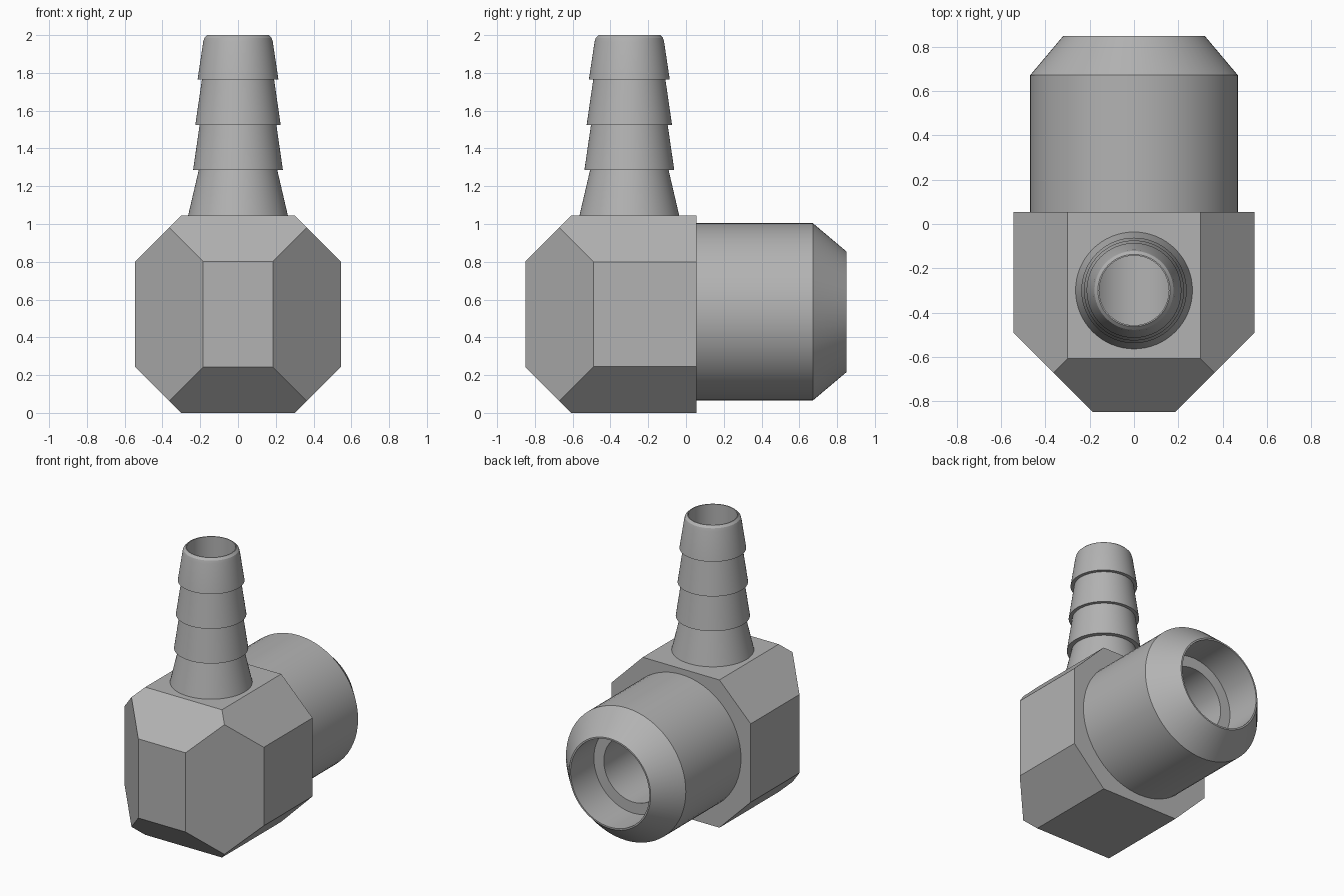
import bpy, bmesh, math
from mathutils import Vector, Matrix

if "Cube" in bpy.data.objects:
    bpy.data.objects.remove(bpy.data.objects["Cube"])

metal = bpy.data.materials.new("grey metal")
metal.diffuse_color = (0.45, 0.45, 0.45, 1)
metal.use_nodes = True
metal.node_tree.nodes["Principled BSDF"].inputs["Base Color"].default_value = metal.diffuse_color

BARB_Y = -0.30                      # axis of the vertical hose barb
PIPE_Z = 0.535                      # axis of the horizontal pipe
MID_Z = 0.5225                      # mid height of the body
BARB_BORE, PIPE_BORE = 0.157, 0.23


def make_object(name, bm):
    bmesh.ops.recalc_face_normals(bm, faces=bm.faces[:])
    mesh = bpy.data.meshes.new(name)
    bm.to_mesh(mesh)
    bm.free()
    mesh.materials.append(metal)
    obj = bpy.data.objects.new(name, mesh)
    bpy.context.collection.objects.link(obj)
    return obj


def smooth(obj):
    bpy.ops.object.select_all(action='DESELECT')
    obj.select_set(True)
    bpy.context.view_layer.objects.active = obj
    bpy.ops.object.shade_smooth_by_angle(angle=math.radians(25))


def lathe(name, profile, matrix, cap=False, steps=64):
    """Spin (radius, height) points around z, then place with matrix."""
    bm = bmesh.new()
    rings = []
    for r, h in profile:
        rings.append([bm.verts.new((r * math.cos(2 * math.pi * i / steps),
                                    r * math.sin(2 * math.pi * i / steps), h))
                      for i in range(steps)])
    for a, b in zip(rings, rings[1:]):
        for i in range(steps):
            j = (i + 1) % steps
            bm.faces.new((a[i], a[j], b[j], b[i]))
    if cap:
        bm.faces.new(rings[0])
        bm.faces.new(rings[-1])
    bm.transform(matrix)
    return make_object(name, bm)


upright = Matrix.Translation((0, BARB_Y, 0))
backward = Matrix.Translation((0, 0, PIPE_Z)) @ Matrix.Rotation(-math.pi / 2, 4, 'X')

# Body: a block with its long edges and front edges cut at 45 degrees
bm = bmesh.new()
bmesh.ops.create_cube(bm, size=1)
bm.transform(Matrix.Translation((0, -0.3975, MID_Z)) @ Matrix.Diagonal((1.09, 0.905, 1.045, 1)))
cuts = []
for s in (-1, 1):
    for t in (-1, 1):
        cuts.append(((s * 0.545, 0, MID_Z + t * 0.2775), (s, 0, t)))
    cuts.append(((s * 0.185, -0.85, MID_Z), (s, -1, 0)))
    cuts.append(((0, -0.85, MID_Z + s * 0.2800), (0, -1, s)))
for point, normal in cuts:
    res = bmesh.ops.bisect_plane(bm, geom=bm.verts[:] + bm.edges[:] + bm.faces[:],
                                 dist=1e-5, plane_co=point,
                                 plane_no=Vector(normal).normalized(), clear_outer=True)
    bmesh.ops.holes_fill(bm, edges=[e for e in bm.edges if e.is_boundary], sides=0)
body = make_object("elbow_body", bm)

# Drill the two meeting bores through the body
drills = [
    lathe("pipe_drill", [(PIPE_BORE, -0.52), (PIPE_BORE, 0.2)], backward, cap=True),
    lathe("barb_drill", [(BARB_BORE, PIPE_Z), (BARB_BORE, 1.2)], upright, cap=True),
]
for drill in drills:
    mod = body.modifiers.new(drill.name, 'BOOLEAN')
    mod.operation = 'DIFFERENCE'
    mod.solver = 'EXACT'
    mod.object = drill
    bpy.context.view_layer.objects.active = body
    bpy.ops.object.modifier_apply(modifier=mod.name)
    bpy.data.objects.remove(drill)
smooth(body)

# Hose barb: four stacked tapers, rounded lip, then back down the bore
barb = lathe("hose_barb", [
    (0.264, 1.045), (0.208, 1.285),
    (0.238, 1.285), (0.203, 1.525),
    (0.226, 1.525), (0.191, 1.765),
    (0.214, 1.765), (0.184, 1.965), (0.178, 1.985), (0.163, 2.0),
    (BARB_BORE, 2.0), (BARB_BORE, 1.045)], upright)
smooth(barb)

# Pipe end: straight tube with tapered nose and a stepped bore
pipe = lathe("pipe_end", [
    (0.469, 0.055), (0.469, 0.672), (0.319, 0.85), (0.308, 0.85),
    (0.308, 0.59), (PIPE_BORE, 0.59), (PIPE_BORE, 0.055)], backward)
smooth(pipe)
